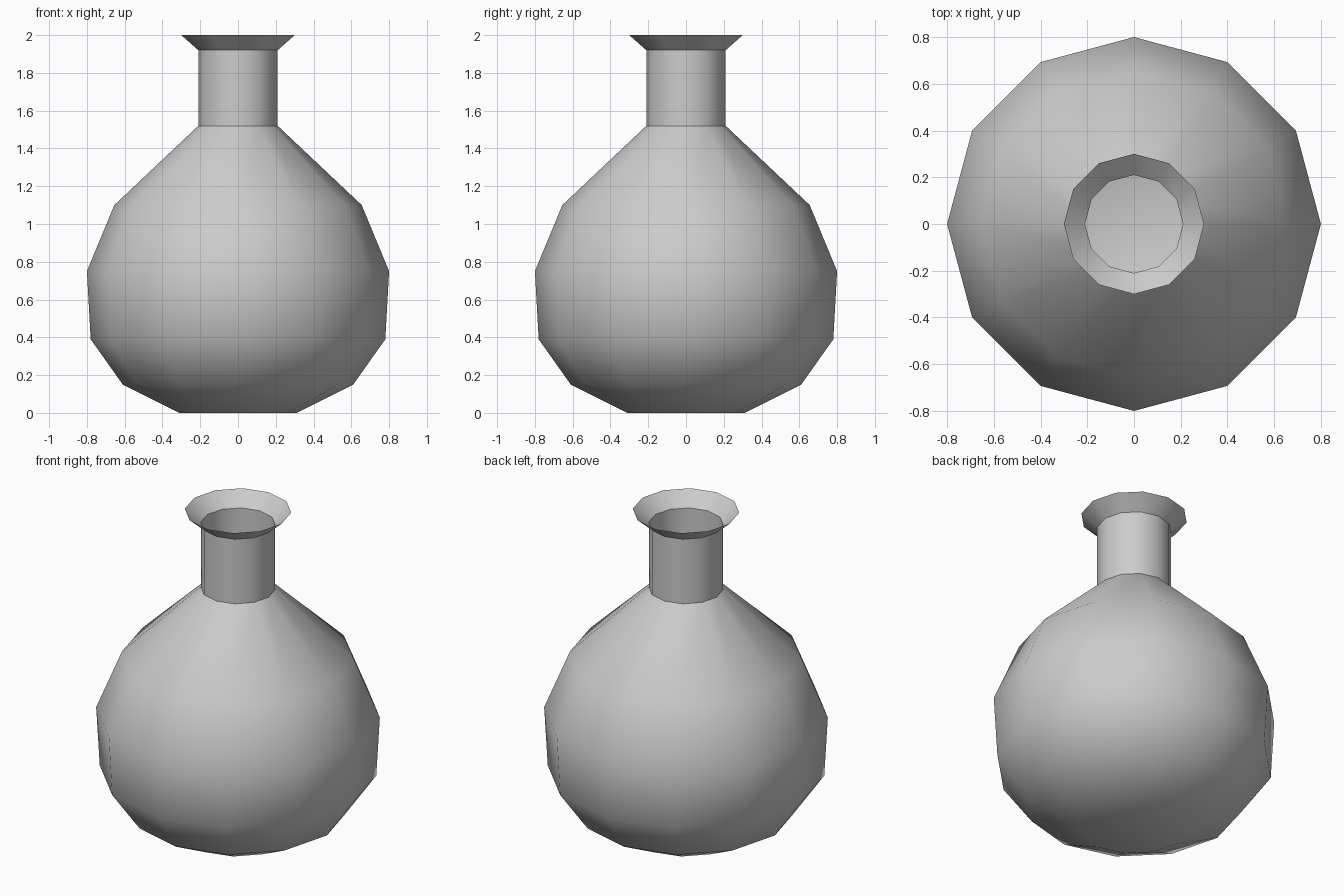
import bpy, bmesh
from math import sin, cos, pi, radians

if "Cube" in bpy.data.objects:
    bpy.data.objects.remove(bpy.data.objects["Cube"])

SIDES = 12


def lathe(name, profile, floor=False):
    """Revolve (radius, z) points around z into an open surface."""
    bm = bmesh.new()
    rings = [[bm.verts.new((r * cos(2 * pi * i / SIDES), r * sin(2 * pi * i / SIDES), z))
              for i in range(SIDES)] for r, z in profile]
    for low, high in zip(rings, rings[1:]):
        for i in range(SIDES):
            j = (i + 1) % SIDES
            bm.faces.new((low[i], low[j], high[j], high[i]))
    if floor:
        bm.faces.new(rings[0][::-1])
    mesh = bpy.data.meshes.new(name)
    bm.to_mesh(mesh)
    bm.free()
    obj = bpy.data.objects.new(name, mesh)
    bpy.context.collection.objects.link(obj)
    bpy.ops.object.select_all(action='DESELECT')
    obj.select_set(True)
    bpy.context.view_layer.objects.active = obj
    bpy.ops.object.shade_smooth_by_angle(angle=radians(36))
    return obj


# Round belly with flat base, straight neck and flared open lip
lathe("flask", [(0.31, 0.0), (0.61, 0.15), (0.78, 0.39), (0.80, 0.75),
                (0.655, 1.10), (0.21, 1.52), (0.21, 1.92), (0.30, 2.0)], floor=True)
